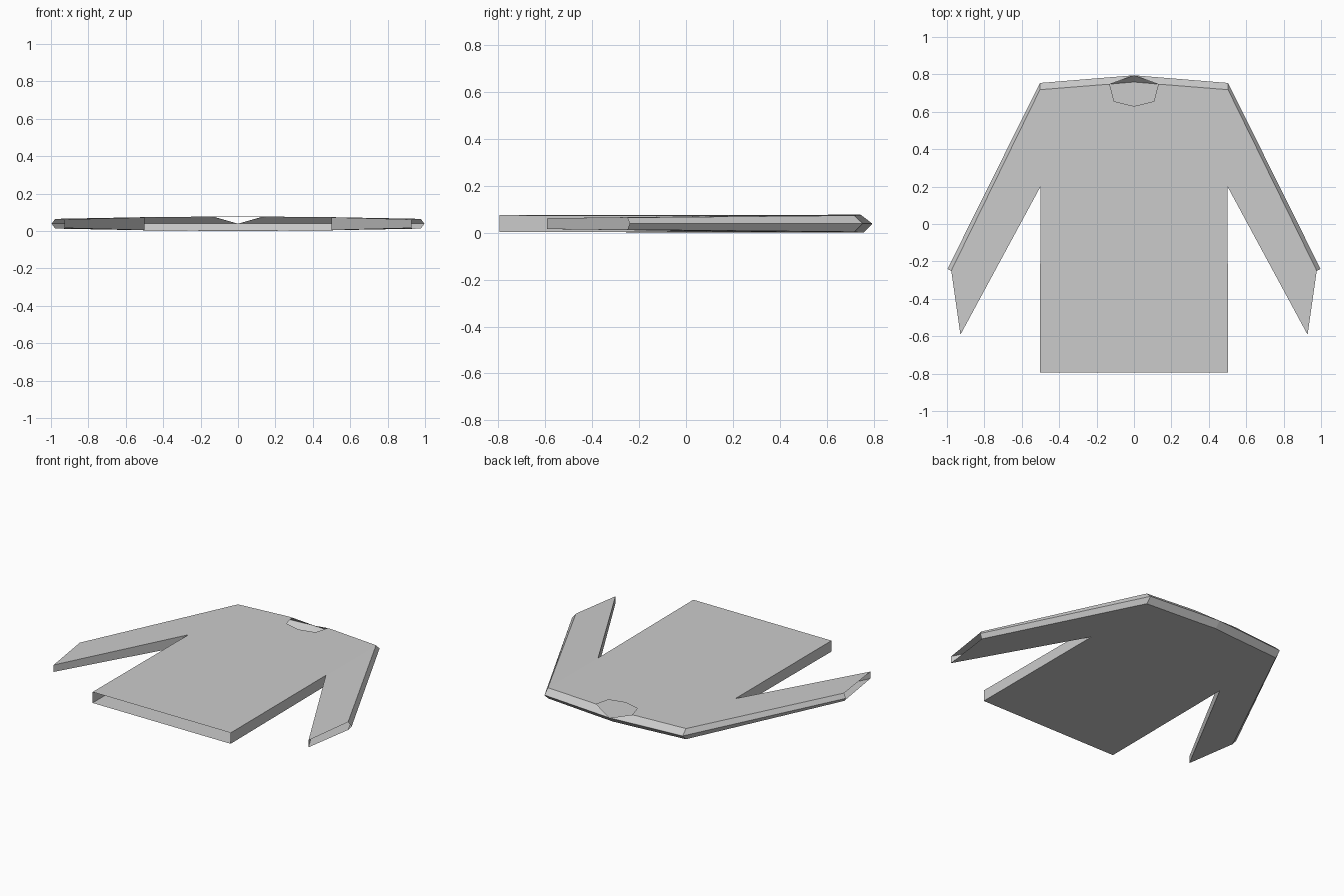
import bpy, bmesh

if "Cube" in bpy.data.objects:
    bpy.data.objects.remove(bpy.data.objects["Cube"])

# Half outline of the flat cloth panels (x, y, half thickness)
MID = 0.039
PANEL = {
    "hem_mid": (0, -0.795, 0.036), "hem": (0.503, -0.795, 0.036),
    "armpit": (0.5, 0.2, 0.034), "cuff_in": (0.928, -0.592, 0.023),
    "cuff_out": (0.977, -0.25, 0.026), "shoulder": (0.503, 0.718, 0.035),
    "collar": (0.165, 0.745, 0.038), "neck_side": (0.13, 0.747, 0.037),
    "neck_low": (0.106, 0.656, 0.038), "neck_front": (0, 0.63, 0.038),
    "nape": (0, 0.759, 0.038),
}
# Outer ridge running from the nape over the shoulder to the cuff
RIDGE = {"r_nape": (0, 0.795), "r_shoulder": (0.503, 0.754), "r_cuff": (0.997, -0.24)}

bm = bmesh.new()
top = {k: bm.verts.new((x, y, MID + h)) for k, (x, y, h) in PANEL.items() if k != "nape"}
low = {k: bm.verts.new((x, y, MID - h)) for k, (x, y, h) in PANEL.items()
       if not k.startswith("neck")}
for k, (x, y) in RIDGE.items():
    top[k] = low[k] = bm.verts.new((x, y, MID))


def face(verts, names):
    bm.faces.new([verts[n] for n in names.split()])


# Front panel with neck opening, back panel
face(top, "hem_mid hem armpit shoulder collar neck_side neck_low neck_front")
face(low, "nape collar shoulder armpit hem hem_mid")
# Collar strip and shoulder slopes
face(top, "neck_side collar r_nape")
face(top, "collar shoulder r_shoulder r_nape")
face(low, "r_nape r_shoulder shoulder collar")
face(low, "r_nape collar nape")
# Sleeve panels and slopes, cuff left open
for side in (top, low):
    face(side, "armpit cuff_in cuff_out shoulder")
    face(side, "shoulder cuff_out r_cuff r_shoulder")
# Side seam and sleeve underside, hem left open
for a, b in (("hem", "armpit"), ("armpit", "cuff_in")):
    bm.faces.new([top[a], low[a], low[b], top[b]])
bmesh.ops.recalc_face_normals(bm, faces=bm.faces)
if max(bm.faces, key=lambda f: f.calc_center_median().z).normal.z < 0:
    bmesh.ops.reverse_faces(bm, faces=bm.faces)

mesh = bpy.data.meshes.new("shirt")
bm.to_mesh(mesh)
bm.free()
shirt = bpy.data.objects.new("shirt", mesh)
bpy.context.collection.objects.link(shirt)

# Left half
mirror = shirt.modifiers.new("mirror", "MIRROR")
mirror.use_clip = True
mirror.merge_threshold = 0.0005
